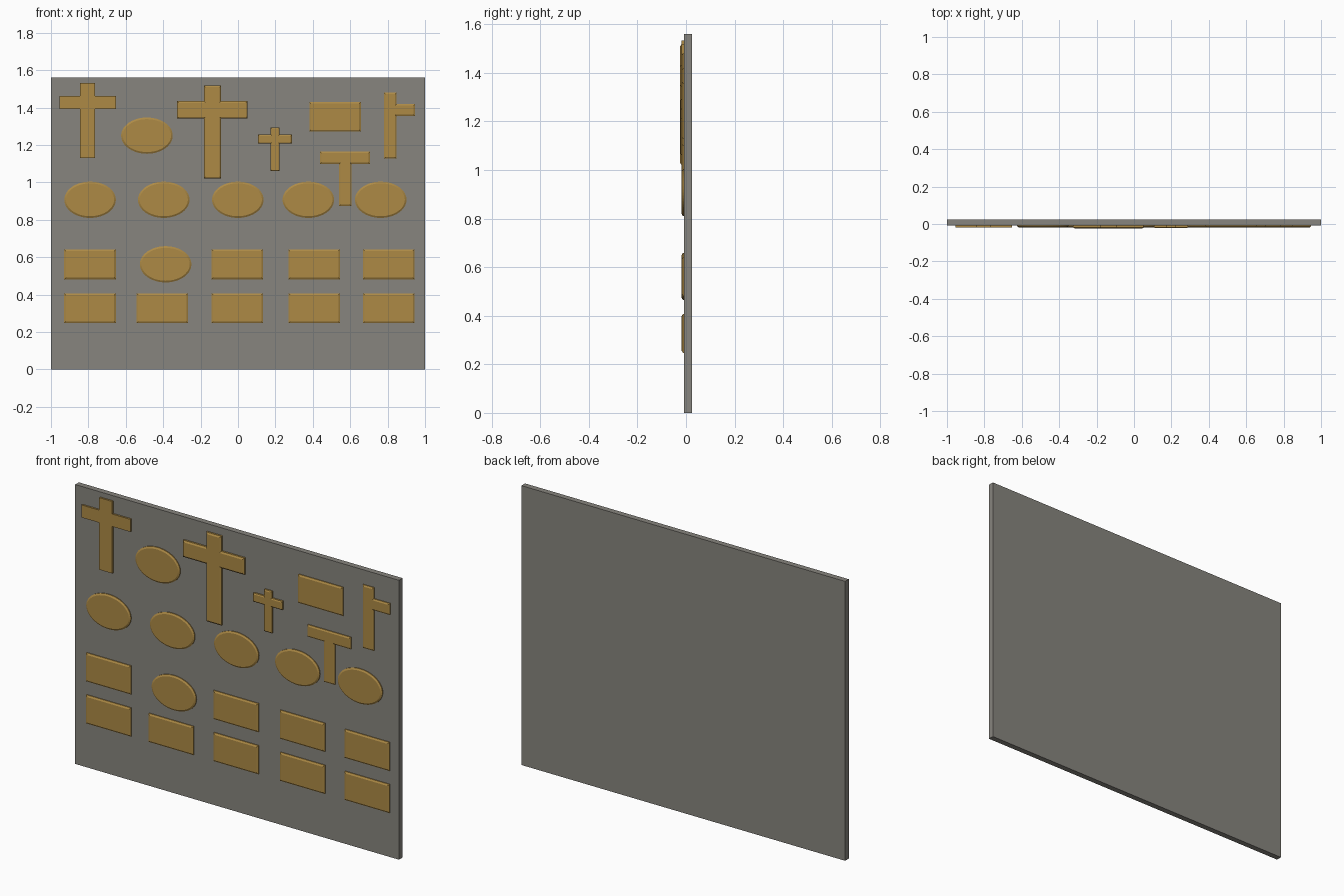
import bpy, bmesh, math

if "Cube" in bpy.data.objects:
    bpy.data.objects.remove(bpy.data.objects["Cube"])

BACK, FACE = 0.024, -0.008   # slab back and front in y


def material(name, rgb):
    m = bpy.data.materials.new(name)
    m.diffuse_color = (*rgb, 1)
    m.use_nodes = True
    m.node_tree.nodes["Principled BSDF"].inputs["Base Color"].default_value = m.diffuse_color
    return m


stone = material("grey_stone", (0.245, 0.235, 0.21))
bronze = material("bronze", (0.42, 0.255, 0.06))


def plate(name, pts, y_back, y_front, mat, rim=0.0):
    """Prism from an x-z outline, with a chamfered rim around the front face."""
    bm = bmesh.new()
    face = bm.faces.new([bm.verts.new((x, y_back, z)) for x, z in pts])
    face.normal_update()
    if face.normal.y > 0:
        face.normal_flip()
    out = bmesh.ops.extrude_face_region(bm, geom=[face], use_keep_orig=True)
    front = [f for f in out["geom"] if isinstance(f, bmesh.types.BMFace)]
    for v in front[0].verts:
        v.co.y = y_front + rim * 0.6
    bmesh.ops.recalc_face_normals(bm, faces=bm.faces)
    if rim:
        bmesh.ops.inset_region(bm, faces=front, thickness=rim, use_even_offset=True)
        for v in front[0].verts:
            v.co.y = y_front
    bmesh.ops.recalc_face_normals(bm, faces=bm.faces)
    me = bpy.data.meshes.new(name)
    bm.to_mesh(me)
    bm.free()
    me.materials.append(mat)
    ob = bpy.data.objects.new(name, me)
    bpy.context.collection.objects.link(ob)
    return ob


def box(x0, x1, z0, z1):
    return [(x0, z0), (x1, z0), (x1, z1), (x0, z1)]


def ellipse(cx, cz, rx=0.138, rz=0.097, n=48):
    return [(cx + rx * math.cos(2 * math.pi * i / n),
             cz + rz * math.sin(2 * math.pi * i / n)) for i in range(n)]


def cross(x0, x1, z0, z1, a0, a1, b0, b1):
    """Post x0-x1 by z0-z1, arm a0-a1 by b0-b1."""
    return [(x0, z0), (x1, z0), (x1, b0), (a1, b0), (a1, b1), (x1, b1),
            (x1, z1), (x0, z1), (x0, b1), (a0, b1), (a0, b0), (x0, b0)]


# back slab
plate("wall_slab", box(-1, 1, 0, 1.56), BACK, FACE, stone)

# crosses
plate("flat_cross", cross(-0.845, -0.765, 1.13, 1.532, -0.955, -0.653, 1.392, 1.462),
      FACE, -0.018, bronze)
plate("large_cross", cross(-0.183, -0.09, 1.02, 1.518, -0.326, 0.052, 1.341, 1.434),
      FACE, -0.024, bronze, 0.009)
plate("small_cross", cross(0.175, 0.222, 1.06, 1.293, 0.107, 0.288, 1.207, 1.255),
      FACE, -0.022, bronze, 0.006)
plate("half_cross", [(0.78, 1.127), (0.848, 1.127), (0.848, 1.354), (0.947, 1.354),
                     (0.947, 1.418), (0.848, 1.418), (0.848, 1.48), (0.78, 1.48)],
      FACE, -0.018, bronze, 0.008)
plate("tee_cross", [(0.54, 0.873), (0.607, 0.873), (0.607, 1.098), (0.706, 1.098),
                    (0.706, 1.165), (0.438, 1.165), (0.438, 1.098), (0.54, 1.098)],
      FACE, -0.018, bronze, 0.008)

# oval plaques
ovals = [(x, 0.907) for x in (-0.791, -0.397, -0.001, 0.376, 0.763)]
ovals += [(-0.487, 1.25), (-0.387, 0.562)]
for i, (x, z) in enumerate(ovals):
    plate(f"oval_plaque_{i}", ellipse(x, z), FACE, -0.018, bronze, 0.009)

# rectangular plaques
rects = [(x, 0.327) for x in (-0.791, -0.405, -0.004, 0.407, 0.806)]
rects += [(x, 0.562) for x in (-0.791, -0.004, 0.407, 0.806)]
rects += [(0.519, 1.351)]
for i, (x, z) in enumerate(rects):
    plate(f"rectangular_plaque_{i}", box(x - 0.138, x + 0.138, z - 0.08, z + 0.08),
          FACE, -0.018, bronze, 0.009)
